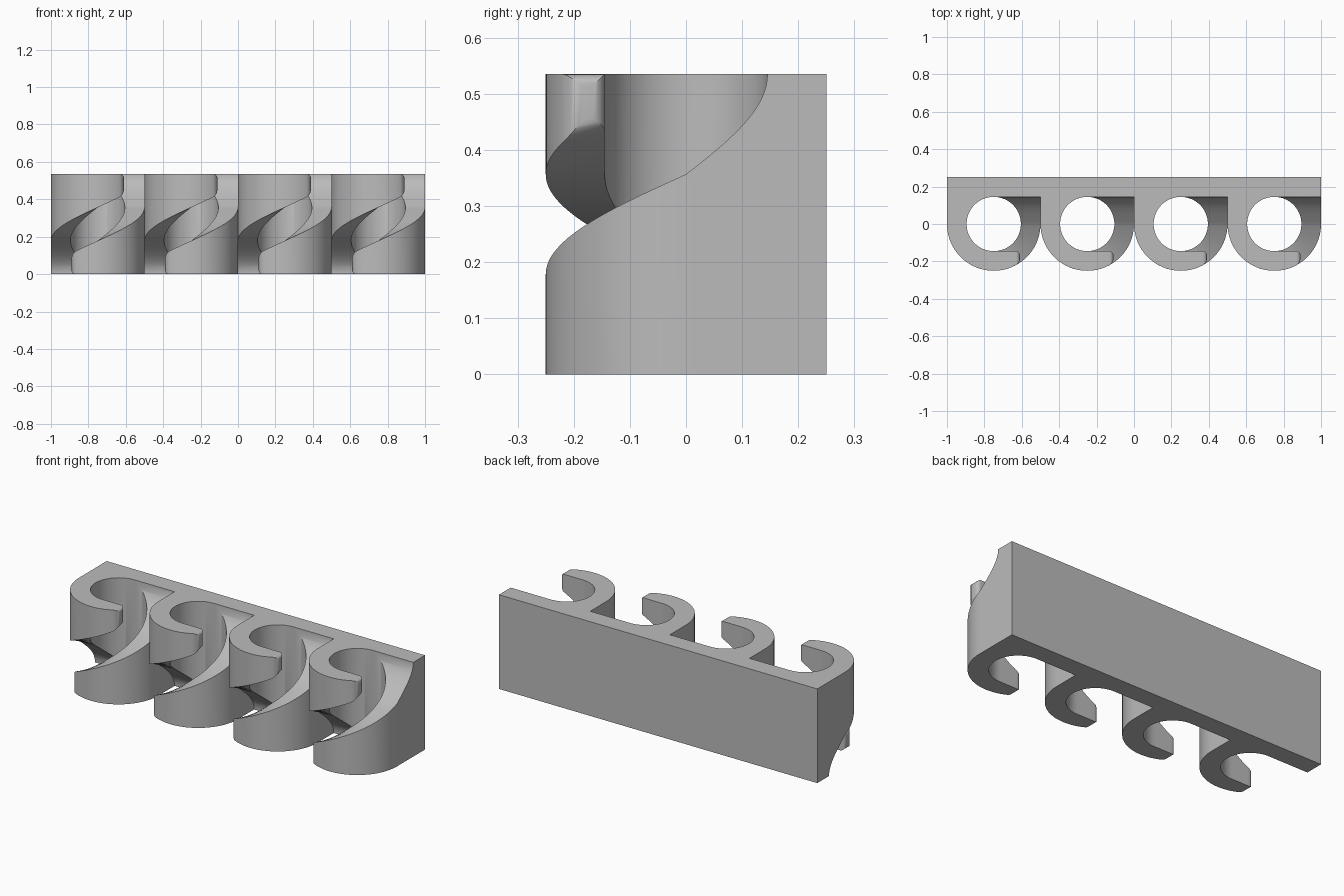
import bpy, bmesh
from math import sin, cos, sqrt, atan2, pi, radians
from mathutils import Matrix

if "Cube" in bpy.data.objects:
    bpy.data.objects.remove(bpy.data.objects["Cube"])

H = 0.535            # overall height
R, HOLE = 0.25, 0.145
TIP, ROUND = 0.14, 0.022
STEP = H / 3         # climb of the ramp per quarter turn

grey = bpy.data.materials.new("plain grey")
grey.use_nodes = True
colour = (0.5, 0.5, 0.5, 1)
grey.diffuse_color = colour
grey.node_tree.nodes["Principled BSDF"].inputs["Base Color"].default_value = colour


def finish(name, bm):
    bmesh.ops.recalc_face_normals(bm, faces=bm.faces)
    mesh = bpy.data.meshes.new(name)
    bm.to_mesh(mesh)
    bm.free()
    mesh.materials.append(grey)
    obj = bpy.data.objects.new(name, mesh)
    bpy.context.collection.objects.link(obj)
    bpy.ops.object.select_all(action="DESELECT")
    obj.select_set(True)
    bpy.context.view_layer.objects.active = obj
    bpy.ops.object.shade_smooth_by_angle(angle=radians(30))
    return obj


def ramp(x, y):
    """Ramp height, from the angle around the hole measured from the front."""
    return STEP * (1 + atan2(x, -y) / (pi / 2))


def section(inner, outer, inset=0, heights=None):
    """Four corners of one cross-section of the hook."""
    zi, zo = heights or (ramp(*inner), ramp(*outer))
    return [(*inner, inset), (*outer, inset), (*outer, zo - inset), (*inner, zi - inset)]


def hook_sections():
    rows = []
    # rounded tip
    for i in range(6, -1, -1):
        t = i / 6 * pi / 2
        x = -TIP + ROUND * (1 - sin(t))
        d = ROUND * (1 - cos(t))
        rows.append(section((x, -HOLE - d), (x, -sqrt(R * R - x * x) + d), d))
    # straight-backed arm
    start = -TIP + ROUND
    for i in range(1, 9):
        x = start * (1 - i / 8)
        rows.append(section((x, -HOLE), (x, -sqrt(R * R - x * x))))
    # curved front quarter, then the back quarter running out to the flat side
    n = 24
    for i in range(1, 2 * n + 1):
        a = i / n * pi / 2
        s, c = sin(a), -cos(a)
        outer = (R * s, R * c) if i <= n else (R, HOLE * c)
        z = STEP * (1 + i / n)
        rows.append(section((HOLE * s, HOLE * c), outer, 0, (z, z)))
    return rows


def hook(name, cx, flipped):
    bm = bmesh.new()
    rings = [[bm.verts.new(p) for p in row] for row in hook_sections()]
    for a, b in zip(rings, rings[1:]):
        for k in range(4):
            m = (k + 1) % 4
            bm.faces.new((a[k], a[m], b[m], b[k]))
    bm.faces.new(rings[0])
    bm.faces.new(rings[-1])
    place = Matrix.Translation((cx, 0, 0))
    if flipped:  # half turn about the depth axis
        place = place @ Matrix.Translation((0, 0, H)) @ Matrix.Rotation(pi, 4, "Y")
    bm.transform(place)
    finish(name, bm)


# four clips, each a pair of interlocking hooks
for n in range(4):
    cx = -0.75 + 0.5 * n
    hook(f"lower_hook_{n + 1}", cx, False)
    hook(f"upper_hook_{n + 1}", cx, True)

# back plate joining the clips
bm = bmesh.new()
bmesh.ops.create_cube(bm, size=1)
bm.transform(Matrix.Translation((0, (HOLE + R) / 2, H / 2)) @ Matrix.Diagonal((2, R - HOLE, H, 1)))
finish("back_plate", bm)
